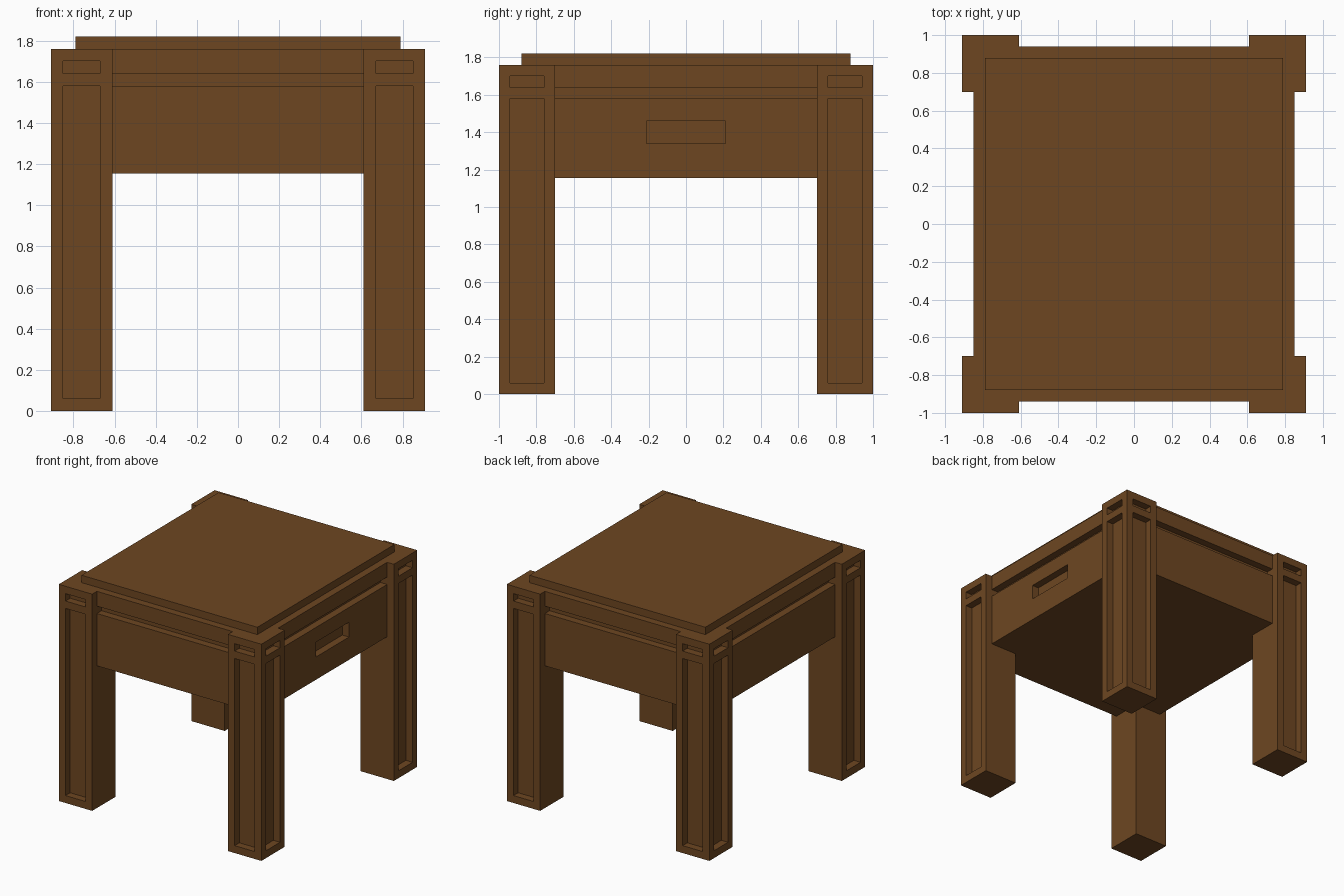
import bpy, bmesh
from mathutils import Vector

if "Cube" in bpy.data.objects:
    bpy.data.objects.remove(bpy.data.objects["Cube"])

wood = bpy.data.materials.new("brown wood")
wood.diffuse_color = (0.155, 0.062, 0.0155, 1)
wood.use_nodes = True
wood.node_tree.nodes["Principled BSDF"].inputs["Base Color"].default_value = wood.diffuse_color


def finish(bm, name):
    bmesh.ops.recalc_face_normals(bm, faces=bm.faces[:])
    me = bpy.data.meshes.new(name)
    bm.to_mesh(me)
    bm.free()
    me.materials.append(wood)
    ob = bpy.data.objects.new(name, me)
    bpy.context.collection.objects.link(ob)
    return ob


def loft(rings):
    """Closed stack of rectangles: (z, half width x, half depth y, centre x, centre y)."""
    bm = bmesh.new()
    loops = [[bm.verts.new((cx + sx * hx, cy + sy * hy, z))
              for sx, sy in ((-1, -1), (1, -1), (1, 1), (-1, 1))]
             for z, hx, hy, cx, cy in rings]
    for a, b in zip(loops, loops[1:]):
        for i in range(4):
            j = (i + 1) % 4
            bm.faces.new((a[i], a[j], b[j], b[i]))
    bm.faces.new(loops[0][::-1])
    bm.faces.new(loops[-1])
    bm.normal_update()
    return bm


def recess(bm, direction, across, z_range, depth):
    """Sink a rectangular window into the outermost side face spanning z_range."""
    d = Vector(direction)
    zm = sum(z_range) / 2
    cands = [f for f in bm.faces if f.normal.dot(d) > 0.99
             and min(v.co.z for v in f.verts) < zm < max(v.co.z for v in f.verts)]
    f = max(cands, key=lambda f: f.calc_center_median().dot(d))
    axis = 1 if abs(d.x) > 0.5 else 0
    bmesh.ops.inset_individual(bm, faces=[f], thickness=0.01)
    c = f.calc_center_median()
    for v in f.verts:
        v.co[axis] = max(across) if v.co[axis] > c[axis] else min(across)
        v.co.z = z_range[1] if v.co.z > c.z else z_range[0]
    bm.normal_update()
    res = bmesh.ops.inset_individual(bm, faces=[f], thickness=0.0)
    for v in f.verts:
        v.co -= d * depth
    bm.normal_update()


# Body: drawer case, shadow groove and upper rail, with a pull slot on the right
body = loft([(z, hx, hy, 0, 0) for z, hx, hy in (
    (1.155, 0.85, 0.94), (1.58, 0.85, 0.94), (1.58, 0.79, 0.88),
    (1.64, 0.79, 0.88), (1.64, 0.85, 0.94), (1.76, 0.85, 0.94))])
recess(body, (1, 0, 0), (-0.21, 0.21), (1.34, 1.46), 0.06)
finish(body, "drawer_body")

# Table top slab
finish(loft([(1.76, 0.79, 0.88, 0, 0), (1.82, 0.79, 0.88, 0, 0)]), "table_top")

# Four legs with sunk panels on the two outward faces
for sx, xname in ((-1, "left"), (1, "right")):
    for sy, yname in ((-1, "front"), (1, "back")):
        leg = loft([(z, 0.15, 0.15, sx * 0.76, sy * 0.85) for z in (0, 1.61, 1.76)])
        for z_range in ((0.06, 1.58), (1.64, 1.70)):
            recess(leg, (sx, 0, 0), (sy * 0.76, sy * 0.94), z_range, 0.06)
            recess(leg, (0, sy, 0), (sx * 0.67, sx * 0.85), z_range, 0.06)
        finish(leg, f"{yname}_{xname}_leg")
